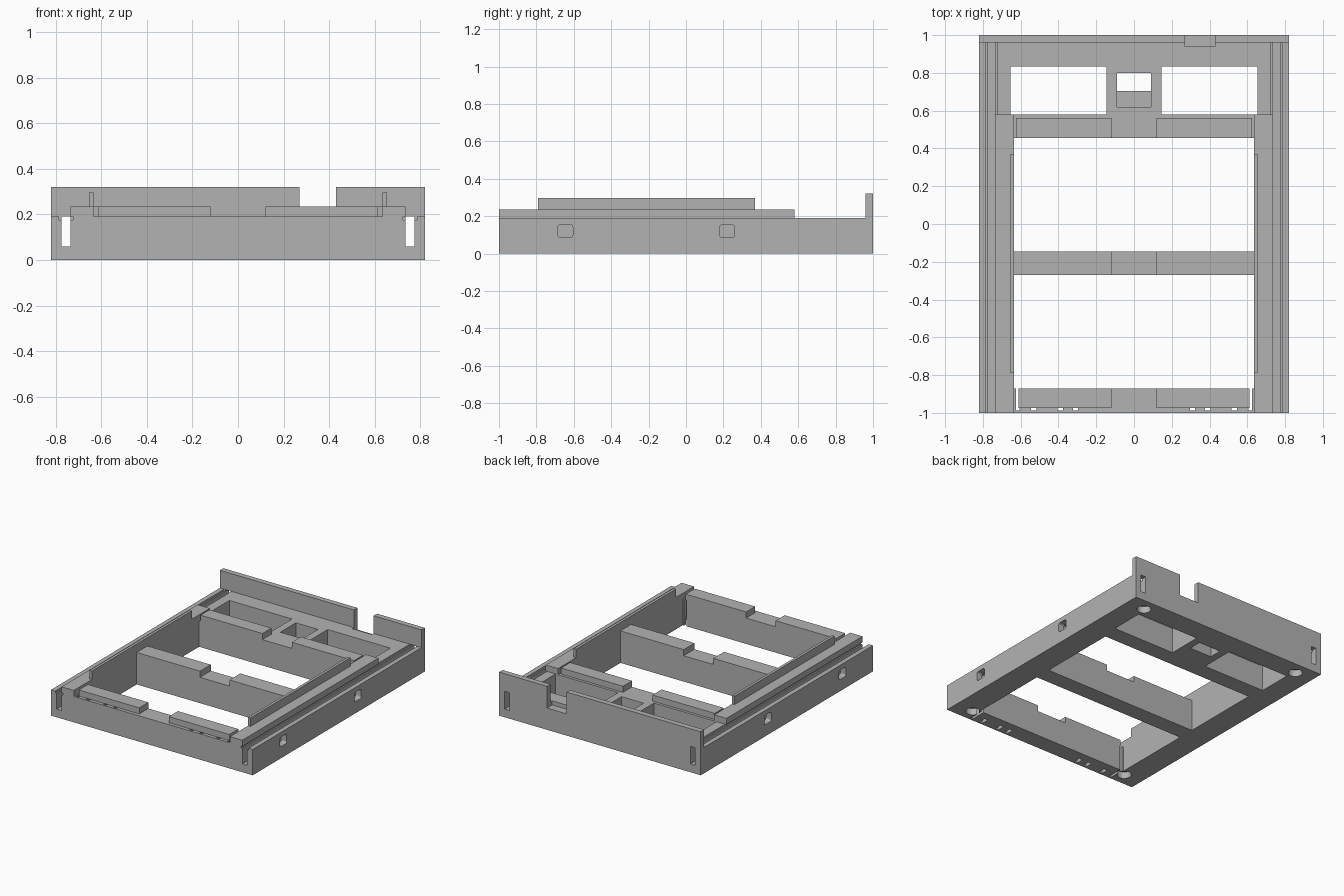
import bpy
import bmesh
import math
from mathutils import Matrix

if "Cube" in bpy.data.objects:
    bpy.data.objects.remove(bpy.data.objects["Cube"], do_unlink=True)

grey = bpy.data.materials.new("matte_grey")
grey.use_nodes = True
colour = (0.45, 0.45, 0.45, 1)
grey.diffuse_color = colour
grey.node_tree.nodes["Principled BSDF"].inputs["Base Color"].default_value = colour

DECK = 0.19
PAD = 0.235


def finish(name, bm):
    mesh = bpy.data.meshes.new(name)
    bm.to_mesh(mesh)
    bm.free()
    mesh.materials.append(grey)
    obj = bpy.data.objects.new(name, mesh)
    bpy.context.scene.collection.objects.link(obj)
    return obj


def box(name, xs, ys, zs, corner=0):
    """Box from min/max pairs, optionally with rounded edges along x."""
    bm = bmesh.new()
    spans = [sorted(s) for s in (xs, ys, zs)]
    size = [b - a for a, b in spans]
    mid = [(a + b) / 2 for a, b in spans]
    bmesh.ops.create_cube(bm, size=1, matrix=Matrix.Translation(mid) @ Matrix.Diagonal((*size, 1)))
    if corner:
        edges = [e for e in bm.edges if abs(e.verts[0].co.x - e.verts[1].co.x) > 1e-5]
        bmesh.ops.bevel(bm, geom=edges, offset=corner, segments=3, profile=0.5, affect='EDGES')
    return finish(name, bm)


def disc(name, x, y, radius, z0, z1):
    bm = bmesh.new()
    bmesh.ops.create_cone(bm, cap_ends=True, segments=32, radius1=radius, radius2=radius,
                          depth=z1 - z0, matrix=Matrix.Translation((x, y, (z0 + z1) / 2)))
    return finish(name, bm)


def cut(target, cutter):
    """Subtract the cutter, then throw it away."""
    mod = target.modifiers.new("cut", 'BOOLEAN')
    mod.operation = 'DIFFERENCE'
    mod.solver = 'EXACT'
    mod.object = cutter
    bpy.context.view_layer.objects.active = target
    bpy.ops.object.modifier_apply(modifier=mod.name)
    bpy.data.objects.remove(cutter, do_unlink=True)


def cut_box(target, xs, ys, zs, corner=0):
    cut(target, box("cutter", xs, ys, zs, corner))


# Main tray and the tall rear wall
tray = box("tray", (-0.82, 0.82), (-1, 1), (0, DECK))
rear_wall = box("rear_wall", (-0.82, 0.82), (0.96, 1), (DECK, 0.32))

# Two large openings and the ledged hole in the rear bridge
through = (-0.1, 0.5)
for ys in ((-0.87, -0.27), (-0.145, 0.455)):
    cut_box(tray, (-0.635, 0.635), ys, through)
cut_box(tray, (-0.09, 0.09), (0.705, 0.80), through)
cut_box(tray, (-0.09, 0.09), (0.62, 0.72), (0.1, 0.5))

for s in (-1, 1):
    # Rear pockets
    cut_box(tray, (s * 0.145, s * 0.655), (0.58, 0.835), through)
    # Long side groove with its wider lip
    cut_box(tray, (s * 0.735, s * 0.775), (-1.1, 1.1), (0.06, 0.5))
    cut_box(tray, (s * 0.725, s * 0.785), (-1.1, 0.96), (0.176, 0.5))
    # Rounded side windows into the groove
    for y in (-0.645, 0.22):
        cut_box(tray, (s * 0.75, s * 0.9), (y - 0.04, y + 0.04), (0.085, 0.155), 0.015)
    # Front vents and corner slit
    for x in (0.31, 0.39, 0.53):
        cut_box(tray, (s * (x - 0.014), s * (x + 0.014)), (-0.988, -0.93), through)
    cut_box(tray, (s * 0.605, s * 0.625), (-0.988, -0.86), through)
    # Round foot recesses underneath
    for y in (-0.905, 0.905):
        cut(tray, disc("cutter", s * 0.672, y, 0.048, -0.1, 0.05))

# Cable notch in the rear wall
for part in (tray, rear_wall):
    cut_box(part, (0.27, 0.43), (0.94, 1.1), (0.16, 0.5))

# Raised rails, guide strips and support pads, mirrored
for s, side in ((1, "left"), (-1, "right")):
    box(side + "_rail", (s * 0.635, s * 0.735), (-1, 0.58), (DECK, PAD))
    box(side + "_guide_strip", (s * 0.635, s * 0.655), (-0.79, 0.37), (PAD, 0.297))
    for name, end, ys in (("front_pad", 0.612, (-0.975, -0.87)),
                          ("middle_pad", 0.635, (-0.27, -0.145)),
                          ("rear_pad", 0.625, (0.455, 0.56))):
        box(side + "_" + name, (s * 0.12, s * end), ys, (DECK, PAD))
